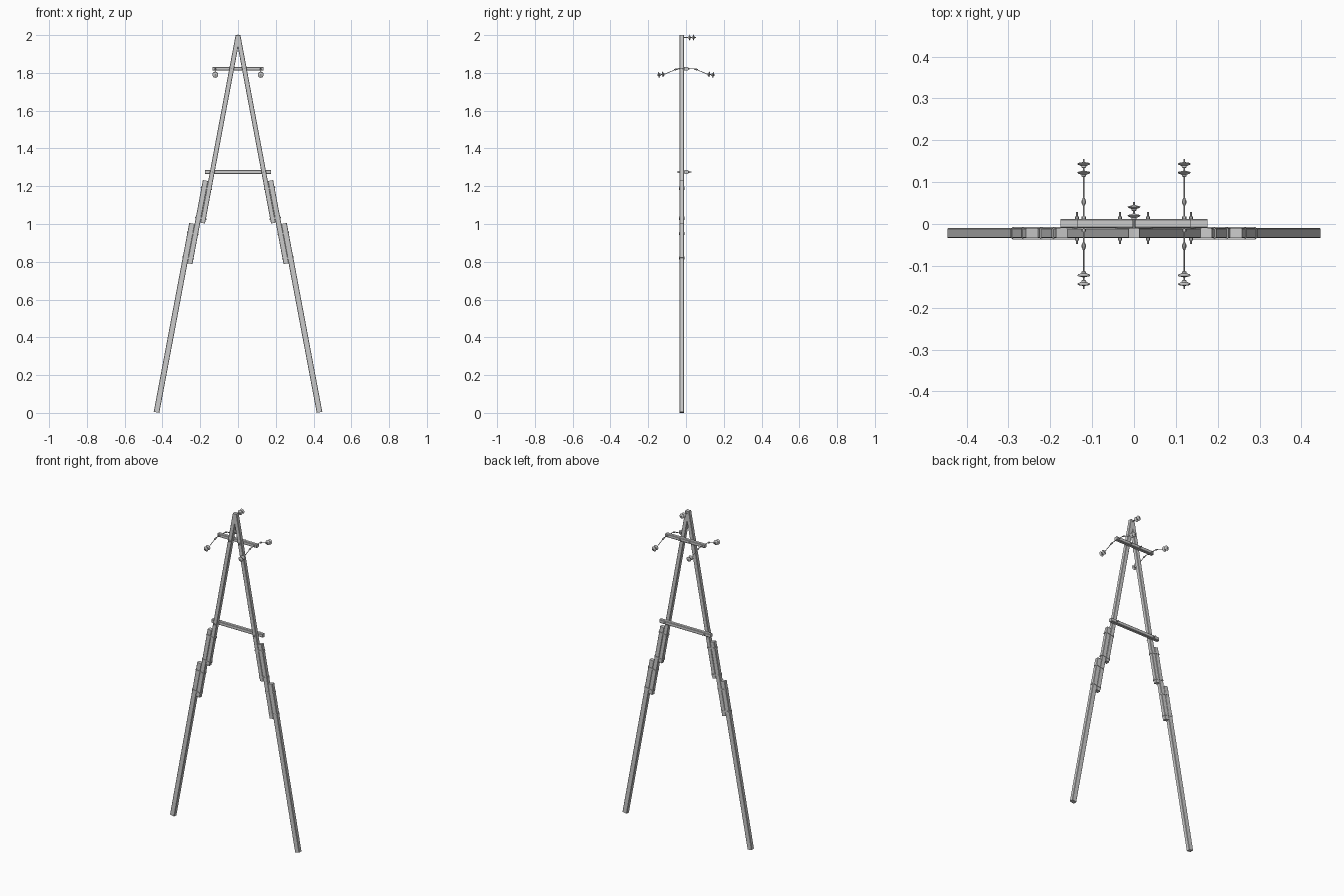
import bpy, bmesh, math
from mathutils import Vector, Matrix

if "Cube" in bpy.data.objects:
    bpy.data.objects.remove(bpy.data.objects["Cube"])

YL = -0.022      # leg plane
SLOPE = 0.188    # leg lean, x per z
ANG = math.atan(SLOPE)


def finish(name, bm, smooth=False):
    bmesh.ops.recalc_face_normals(bm, faces=bm.faces)
    me = bpy.data.meshes.new(name)
    bm.to_mesh(me)
    bm.free()
    ob = bpy.data.objects.new(name, me)
    bpy.context.collection.objects.link(ob)
    if smooth:
        bpy.context.view_layer.objects.active = ob
        ob.select_set(True)
        bpy.ops.object.shade_smooth_by_angle(angle=math.radians(40))
        ob.select_set(False)
    return ob


def beam(name, p, q, w, d, bevel=0.0):
    """Rectangular timber from p to q, depth d kept along y."""
    p, q = Vector(p), Vector(q)
    axis = (q - p).normalized()
    y = Vector((0, 1, 0))
    x = y.cross(axis)
    rot = Matrix((x, y, axis)).transposed().to_4x4()
    m = Matrix.Translation((p + q) / 2) @ rot @ Matrix.Diagonal((w, d, (q - p).length, 1))
    bm = bmesh.new()
    bmesh.ops.create_cube(bm, size=1, matrix=m)
    if bevel:
        long_edges = [e for e in bm.edges
                      if abs((e.verts[0].co - e.verts[1].co).normalized().dot(axis)) > 0.99]
        bmesh.ops.bevel(bm, geom=long_edges, offset=bevel, segments=1, affect='EDGES')
    return finish(name, bm)


def lathe(name, p, direction, profile, n=12):
    """Revolve (radius, distance) pairs about an axis starting at p."""
    rot = Vector(direction).to_track_quat('Z', 'Y')
    bm = bmesh.new()
    rings = []
    for r, t in profile:
        rings.append([bm.verts.new(Vector(p) + rot @ Vector((
            r * math.cos(2 * math.pi * i / n), r * math.sin(2 * math.pi * i / n), t)))
            for i in range(n)])
    for a, b in zip(rings, rings[1:]):
        for i in range(n):
            bm.faces.new((a[i], a[(i + 1) % n], b[(i + 1) % n], b[i]))
    bm.faces.new(rings[0])
    bm.faces.new(rings[-1])
    return finish(name, bm, True)


def rod(name, p, q, r, n=8):
    d = Vector(q) - Vector(p)
    return lathe(name, p, d, [(r, 0), (r, d.length)], n)


DISC = [(0.003, 0), (0.0055, 0.001), (0.006, 0.005), (0.014, 0.008),
        (0.0155, 0.010), (0.013, 0.012), (0.006, 0.013), (0.002, 0.015), (0.002, 0.021)]


def disc_string(name, p, d):
    d = Vector(d).normalized()
    for i in range(2):
        lathe(f"{name}_disc_{i + 1}", Vector(p) + d * 0.021 * i, d, DISC)


def lx(z, offset):
    return SLOPE * (2 - z) + offset


# Legs: three overlapping timbers per side, each shifted outward
MEMBERS = [("upper", 1.998, 1.005, 0.0, 0.025),
           ("middle", 1.23, 0.79, 0.0275, 0.028),
           ("lower", 1.003, 0.003, 0.056, 0.030)]
for side, s in (("left", -1), ("right", 1)):
    for part, z1, z0, off, w in MEMBERS:
        beam(f"{side}_{part}_leg", (s * lx(z0, off), YL, z0), (s * lx(z1, off), YL, z1), w, 0.024, 0.002)
    # Bands clamping the overlapped timbers
    for i, (z, off) in enumerate(((1.19, 0.0145), (1.03, 0.0145), (0.95, 0.0425), (0.82, 0.0425))):
        c = Vector((s * lx(z, off), YL, z))
        h = Vector((-s * math.sin(ANG), 0, math.cos(ANG))) * 0.004
        beam(f"{side}_band_{i + 1}", c - h, c + h, 0.061, 0.029, 0.005)

# Crossbars
beam("upper_crossbar", (-0.135, 0.001, 1.822), (0.135, 0.001, 1.822), 0.021, 0.022, 0.003)
beam("lower_crossbar", (-0.176, 0.001, 1.275), (0.176, 0.001, 1.275), 0.022, 0.022, 0.003)

# Bolts through crossbars and legs
for s in (-1, 1):
    for z in (1.822, 1.275):
        x = s * lx(z, 0)
        rod("crossbar_bolt", (x, -0.048, z), (x, 0.029, z), 0.002)
        for y in (-0.040, 0.012):
            rod("crossbar_bolt_nut", (x, y, z), (x, y + 0.006, z), 0.005, 6)

# Strain insulators hanging out both ways from the upper crossbar
for s in (-1, 1):
    x = s * 0.12
    rod("insulator_eye_bolt", (x, -0.046, 1.822), (x, 0.046, 1.822), 0.002)
    for t in (-1, 1):
        rod("eye_bolt_nut", (x, t * 0.012, 1.822), (x, t * 0.018, 1.822), 0.005, 6)
        eye = Vector((x, t * 0.053, 1.819))
        lathe("insulator_eye", eye - Vector((0, t * 0.010, -0.002)), (0, t, -0.2),
              [(0.002, 0), (0.005, 0.007), (0.005, 0.013), (0.0015, 0.022)], 8)
        end = Vector((x, t * 0.113, 1.793))
        rod("insulator_link", eye, end, 0.002, 6)
        disc_string("strain_insulator", end, (0, t, -0.12))

# Apex insulator
rod("apex_insulator_pin", (0, -0.012, 1.987), (0, 0.013, 1.987), 0.003)
disc_string("apex_insulator", (0, 0.010, 1.987), (0, 1, 0))
